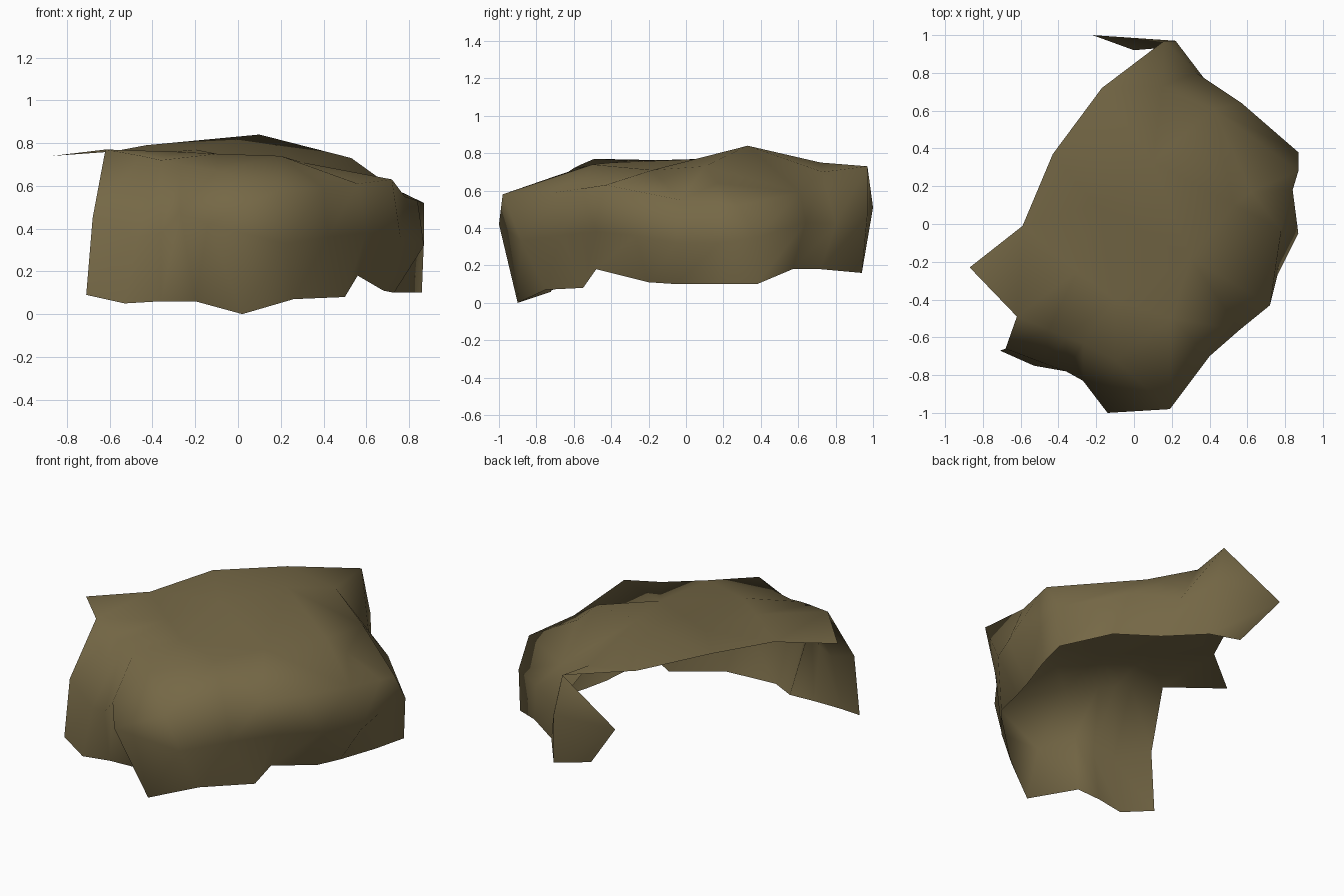
import bpy
import bmesh
from mathutils import Vector
from mathutils.geometry import delaunay_2d_cdt

# Remove the default cube
default_cube = bpy.data.objects.get("Cube")
if default_cube:
    bpy.data.objects.remove(default_cube, do_unlink=True)


def make_material(name, colour):
    material = bpy.data.materials.new(name)
    material.use_nodes = True
    material.diffuse_color = colour
    for node in material.node_tree.nodes:
        if node.type == "BSDF_PRINCIPLED":
            node.inputs["Base Color"].default_value = colour
            node.inputs["Roughness"].default_value = 0.9
    return material


# Folds of the front: hem, middle, shoulder
front_folds = [
    ((-.71, -.67, .09), (-.68, -.66, .45), (-.62, -.49, .77)),
    ((-.53, -.75, .05), (-.47, -.74, .36), (-.45, -.56, .74)),
    ((-.36, -.73, .06), (-.36, -.78, .38), (-.36, -.6, .72)),
    ((-.2, -.72, .06), (-.27, -.83, .48), (-.27, -.63, .7)),
    ((.02, -.9, 0), (-.14, -1, .42), (-.1, -.72, .67)),
    ((.26, -.75, .07), (.22, -.88, .33), (.19, -.98, .58)),
    ((.5, -.55, .08), (.42, -.67, .36), (.4, -.7, .59)),
]

# Folds of the side and back: hem, middle, shoulder
side_folds = [
    ((.56, -.48, .18), (.6, -.48, .38), (.56, -.56, .61)),
    ((.68, -.2, .11), (.76, -.27, .36), (.72, -.43, .63)),
    ((.73, -.05, .1), (.87, -.05, .32), (.78, -.03, .55)),
    ((.81, .18, .1), (.83, .18, .32), (.84, .18, .53)),
    ((.86, .38, .1), (.87, .38, .35), (.87, .28, .52)),
    ((.63, .57, .18), (.57, .64, .43), (.42, .61, .59)),
    ((.41, .72, .18), (.33, .8, .42), (.15, .73, .7)),
    ((.24, .94, .16), (.22, .97, .47), (.16, .97, .73)),
]

# Free edge of the top over the open side, from the back to the loose corner
free_edge = [(-.17, .72, .75), (-.43, .37, .79), (-.59, -.01, .76), (-.87, -.23, .74)]

# Gentle rises in the middle of the top
rises = [(.1, .33, .84), (-.2, .1, .77), (.3, -.18, .71), (.53, .1, .73),
         (-.3, -.25, .76), (-.1, -.4, .75), (.2, -.5, .74), (.62, .17, .64)]

bm = bmesh.new()
columns = [[bm.verts.new(point) for point in fold] for fold in front_folds + side_folds]

# Hanging sides
for near, far in zip(columns, columns[1:]):
    for level in range(len(near) - 1):
        bm.faces.new((near[level], far[level], far[level + 1], near[level + 1]))

# Loose flap at the back
flap_hem = bm.verts.new((0, .92, .22))
flap_tip = bm.verts.new((-.22, 1, .51))
hem, middle, shoulder = columns[-1]
bm.faces.new((hem, flap_hem, flap_tip, middle))
bm.faces.new((middle, flap_tip, shoulder))

# Top sheet, triangulated inside its rim
rim = [column[-1] for column in columns] + [bm.verts.new(point) for point in free_edge]
top = rim + [bm.verts.new(point) for point in rises]
rim_edges = [(i, (i + 1) % len(rim)) for i in range(len(rim))]
flat_points = [Vector((v.co.x, v.co.y)) for v in top]
result = delaunay_2d_cdt(flat_points, rim_edges, [], 1, 0.0001)
triangles, sources = result[2], result[3]
for triangle in triangles:
    bm.faces.new([top[sources[i][0]] for i in triangle])

bm.normal_update()
for face in bm.faces:
    face.smooth = True

# Draped cloth sheet
mesh = bpy.data.meshes.new("draped_cloth")
bm.to_mesh(mesh)
bm.free()
mesh.materials.append(make_material("olive canvas", (.178, .138, .061, 1)))
cloth = bpy.data.objects.new("draped_cloth", mesh)
bpy.context.collection.objects.link(cloth)
